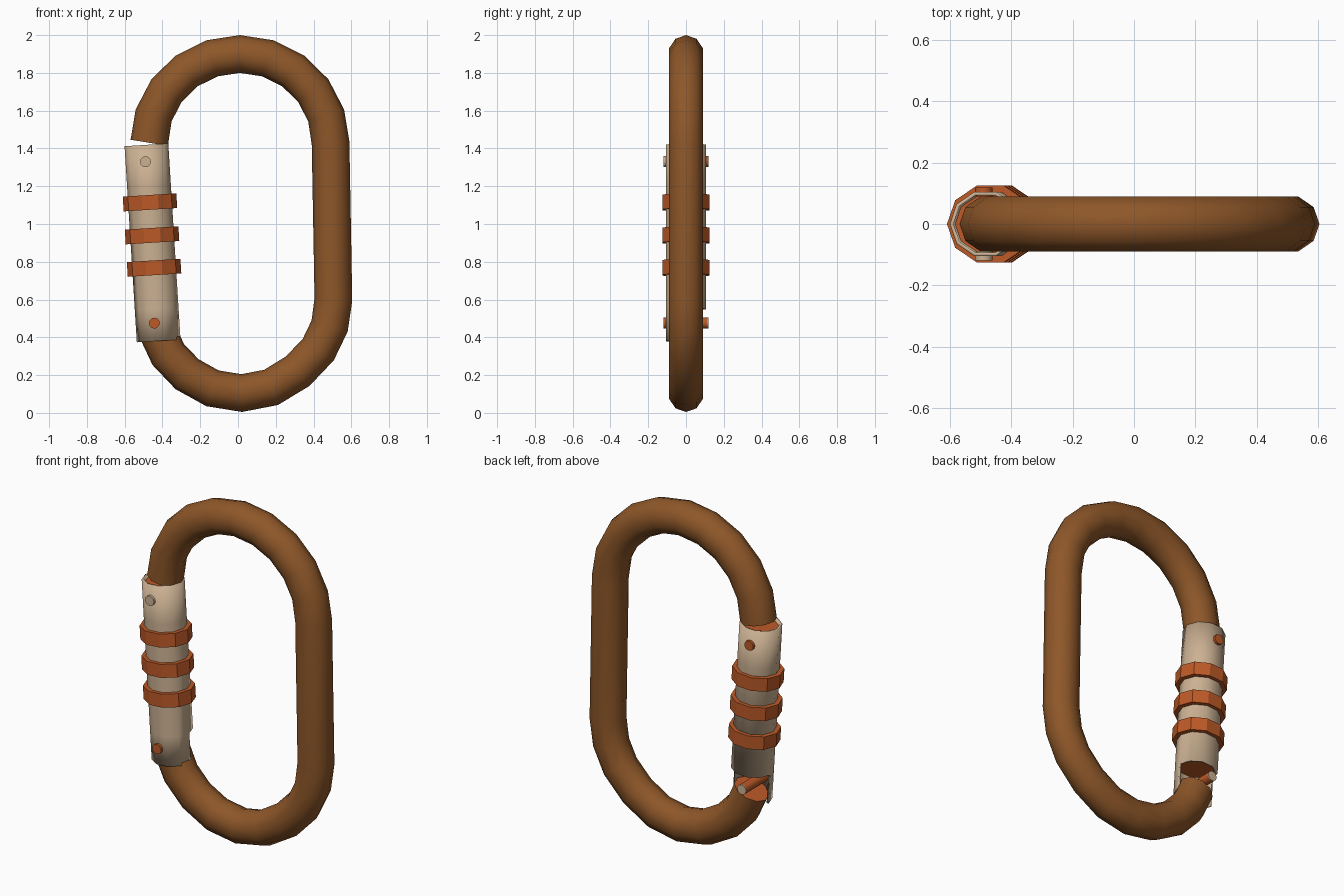
import bpy, bmesh, math
from mathutils import Matrix, Vector

if "Cube" in bpy.data.objects:
    bpy.data.objects.remove(bpy.data.objects["Cube"])

SIDES = 10


def material(name, rgb):
    m = bpy.data.materials.new(name)
    m.diffuse_color = (*rgb, 1)
    m.use_nodes = True
    m.node_tree.nodes["Principled BSDF"].inputs["Base Color"].default_value = m.diffuse_color
    return m


BROWN = material("brown", (0.27, 0.095, 0.022))
TAN = material("tan", (0.60, 0.44, 0.29))
ORANGE = material("orange", (0.50, 0.10, 0.02))

# Gate axis, leaning slightly in the xz plane
GATE = Matrix.Translation((-0.4525, 0, 0.9)) @ Matrix.Rotation(-0.0624, 4, 'Y')


def make(name, bm, mats, matrix=None, smooth=None):
    bmesh.ops.recalc_face_normals(bm, faces=bm.faces[:])
    me = bpy.data.meshes.new(name)
    bm.to_mesh(me)
    bm.free()
    ob = bpy.data.objects.new(name, me)
    bpy.context.collection.objects.link(ob)
    for m in mats:
        me.materials.append(m)
    if matrix:
        ob.matrix_world = matrix
    if smooth:
        bpy.ops.object.select_all(action='DESELECT')
        ob.select_set(True)
        bpy.context.view_layer.objects.active = ob
        bpy.ops.object.shade_smooth_by_angle(angle=math.radians(smooth))
    return ob


def ring(bm, rx, ry, z, n=SIDES):
    return [bm.verts.new((rx * math.cos(k * math.tau / n), ry * math.sin(k * math.tau / n), z))
            for k in range(n)]


def bridge(bm, a, b, keep=None):
    n = len(a)
    for k in range(n):
        if keep is None or k in keep:
            bm.faces.new((a[k], a[(k + 1) % n], b[(k + 1) % n], b[k]))


# Bent body: swept bar, open on the gate side
path = [(0.01 - 0.48 * math.cos(math.radians(a)), 1.43 + 0.47 * math.sin(math.radians(a)))
        for a in range(0, 181, 18)]
path += [(0.505, 0.60), (0.485, 0.46), (0.425, 0.335), (0.315, 0.22), (0.175, 0.135),
         (0.02, 0.105), (-0.135, 0.13), (-0.27, 0.205), (-0.37, 0.31), (-0.425, 0.43)]
pts = [Vector((x, 0, z)) for x, z in path]
bm = bmesh.new()
rings = []
for i, p in enumerate(pts):
    d0 = (p - pts[max(i - 1, 0)]).normalized()
    d1 = (pts[min(i + 1, len(pts) - 1)] - p).normalized()
    t = (d0 + d1).normalized()
    side = Vector((t.z, 0, -t.x))
    rings.append([bm.verts.new(p + side * 0.1 * math.cos(k * math.tau / SIDES)
                               + Vector((0, 0.094 * math.sin(k * math.tau / SIDES), 0)))
                  for k in range(SIDES)])
for a, b in zip(rings, rings[1:]):
    bridge(bm, a, b)
for r in (rings[0], rings[-1]):
    bm.faces.new(r).material_index = 1
make("body", bm, [BROWN, ORANGE], smooth=40)

# Hollow sleeve, its back half cut short at the bottom
bm = bmesh.new()
levels = [ring(bm, 0.116, 0.110, z) for z in (-0.52, -0.35, 0.30, 0.52)]
bridge(bm, levels[0], levels[1], keep=range(5, 10))
bridge(bm, levels[1], levels[2])
bridge(bm, levels[2], levels[3])
bmesh.ops.delete(bm, geom=[v for v in bm.verts if not v.link_faces], context='VERTS')
sleeve = make("gate_sleeve", bm, [TAN], GATE, 40)
mod = sleeve.modifiers.new("wall", 'SOLIDIFY')
mod.thickness = 0.012
mod.offset = -1

# Gate core inside the sleeve
bm = bmesh.new()
lo, hi = ring(bm, 0.1, 0.094, -0.33), ring(bm, 0.1, 0.094, 0.505)
bridge(bm, lo, hi)
bm.faces.new(lo)
bm.faces.new(hi)
make("gate_core", bm, [ORANGE], GATE)

# Grip bands
for i, z in enumerate((0.215, 0.04, -0.132)):
    bm = bmesh.new()
    o0, o1 = ring(bm, 0.142, 0.132, z - 0.039), ring(bm, 0.142, 0.132, z + 0.039)
    i0, i1 = ring(bm, 0.110, 0.104, z - 0.039), ring(bm, 0.110, 0.104, z + 0.039)
    for a, b in ((o0, o1), (o1, i1), (i1, i0), (i0, o0)):
        bridge(bm, a, b)
    make(f"grip_band_{i + 1}", bm, [ORANGE], GATE)


# Cross pins
def pin(name, x, z, y0, y1, mat):
    bm = bmesh.new()
    a, b = ring(bm, 0.029, 0.029, y0, 12), ring(bm, 0.029, 0.029, y1, 12)
    bridge(bm, a, b)
    bm.faces.new(a)
    bm.faces.new(b)
    m = Matrix.Translation((x, 0, z)) @ Matrix.Rotation(-math.pi / 2, 4, 'X')
    make(name, bm, [mat], m, 40)


pin("upper_pin_front", -0.49, 1.33, -0.119, 0, TAN)
pin("upper_pin_back", -0.49, 1.33, 0, 0.119, ORANGE)
pin("lower_pin", -0.443, 0.475, -0.119, 0.114, ORANGE)
pin("lower_pin_tip", -0.443, 0.475, 0.114, 0.119, TAN)
